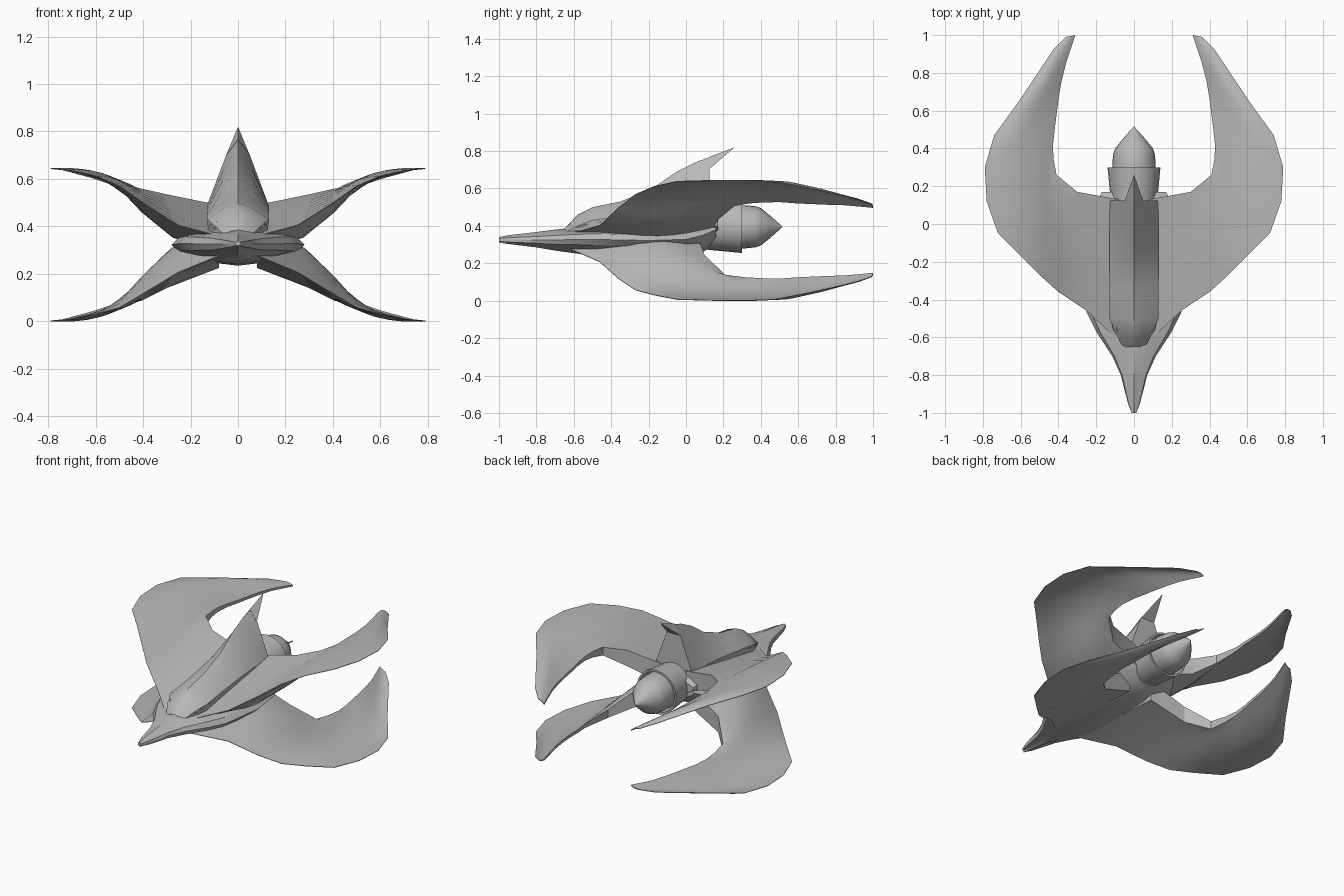
import bpy, bmesh, math
from mathutils import Vector

cube = bpy.data.objects.get("Cube")
if cube:
    bpy.data.objects.remove(cube, do_unlink=True)

GREY = (0.48, 0.48, 0.48, 1)
hull_grey = bpy.data.materials.new("hull_grey")
hull_grey.use_nodes = True
hull_grey.diffuse_color = GREY
hull_grey.node_tree.nodes["Principled BSDF"].inputs["Base Color"].default_value = GREY


def finish(name, bm, angle=30):
    bmesh.ops.remove_doubles(bm, verts=bm.verts, dist=0.0005)
    bmesh.ops.recalc_face_normals(bm, faces=bm.faces)
    mesh = bpy.data.meshes.new(name)
    bm.to_mesh(mesh)
    bm.free()
    mesh.materials.append(hull_grey)
    obj = bpy.data.objects.new(name, mesh)
    bpy.context.collection.objects.link(obj)
    bpy.ops.object.select_all(action="DESELECT")
    obj.select_set(True)
    bpy.context.view_layer.objects.active = obj
    bpy.ops.object.shade_smooth_by_angle(angle=math.radians(angle))
    return obj


def loft(name, rings, angle=30):
    """Skin a list of equal closed rings and cap both ends."""
    bm = bmesh.new()
    rows = [[bm.verts.new(p) for p in ring] for ring in rings]
    n = len(rows[0])
    for a, b in zip(rows, rows[1:]):
        for i in range(n):
            j = (i + 1) % n
            bm.faces.new((a[i], a[j], b[j], b[i]))
    bm.faces.new(rows[0])
    bm.faces.new(rows[-1])
    return finish(name, bm, angle)


def mirrored(half):
    """Close a right-hand half ring whose ends may lie on the centre line."""
    return half + [(-x, y, z) for x, y, z in reversed(half) if x > 0]


# Hull: flat sharp-rimmed body, (y, half width, top, bottom, rim height, rim bevel)
hull = [(-1, .012, .34, .31, .325, .008), (-.95, .032, .35, .303, .325, .012),
        (-.8, .07, .367, .285, .325, .018), (-.7, .115, .38, .268, .325, .024),
        (-.57, .2, .395, .25, .327, .028), (-.47, .25, .4, .24, .327, .03),
        (-.2, .28, .42, .234, .322, .03), (0, .26, .43, .234, .328, .026),
        (.09, .22, .44, .26, .35, .024), (.16, .17, .45, .3, .38, .02)]
loft("hull", [mirrored([(0, y, t), (w * .5, y, t - (t - r) * .3), (w * .9, y, r + e),
                        (w, y, r), (w * .9, y, r - e), (w * .35, y, b + .012), (0, y, b)])
              for y, w, t, b, r, e in hull], 30)

# Spine: faceted dorsal ridge, (y, ridge, inner x, inner z, half width, shoulder z)
spine = [(-.65, .385, .03, .38, .06, .365), (-.58, .46, .045, .445, .095, .40),
         (-.5, .5, .055, .48, .13, .43), (-.35, .53, .06, .5, .13, .45),
         (-.18, .6, .065, .55, .13, .47), (-.05, .69, .06, .6, .13, .48),
         (.05, .74, .055, .65, .13, .49), (.125, .767, .05, .7, .125, .5)]
loft("dorsal_spine", [mirrored([(0, y, r), (ax, y, az), (w, y, sz), (w * .95, y, sz - .07), (0, y, .34)])
                      for y, r, ax, az, w, sz in spine], 25)

# Pointed fin tip behind the spine
bm = bmesh.new()
tip, ridge, left, right = [bm.verts.new(p) for p in
                           ((0, .26, .82), (0, .12, .767), (.05, .12, .7), (-.05, .12, .7))]
for f in ((tip, ridge, left), (tip, right, ridge), (tip, left, right), (ridge, right, left)):
    bm.faces.new(f)
finish("fin_tip", bm, 25)

# Wings: outer edge and inner edge of each chord, inner-edge thickness, belly depth
chords = [((.08, -.62, .36), (.08, .13, .49), .12, .06),
          ((.25, -.46, .405), (.3, .17, .535), .1, .07),
          ((.4, -.36, .5), (.41, .26, .56), .05, .045),
          ((.5, -.27, .57), (.425, .34, .558), .035, .03),
          ((.6, -.17, .613), (.43, .41, .553), .025, .015),
          ((.72, -.05, .64), (.42, .5, .548), .018, .005),
          ((.78, .12, .645), (.41, .58, .54), .016, 0),
          ((.79, .3, .645), (.4, .66, .535), .015, 0),
          ((.74, .47, .64), (.385, .75, .53), .014, 0),
          ((.61, .65, .605), (.36, .85, .525), .012, 0),
          ((.43, .92, .545), (.33, .94, .515), .01, 0),
          ((.36, .99, .52), (.31, 1, .505), .006, 0)]
# The lower wings' roots droop more in front, and stop further forward behind:
# outer edge height, inner edge y and inner edge height
droop = [(.01, -.07, -.07), (.035, -.07, -.03), (.03, -.05, 0), (.02, -.02, 0), (.004, 0, 0)]
STEPS = 8
MIRROR_Z = .645


def wing(name, side, lower):
    rings = []
    for k, (outer, inner, thick, belly) in enumerate(chords):
        a, b = Vector(outer), Vector(inner)
        if lower and k < len(droop):
            front_z, back_y, back_z = droop[k]
            a.z += front_z
            b += Vector((0, back_y, back_z))
            belly += front_z * .6
        arch = .1 * abs(a.x - b.x)
        top, under = [], []
        for i in range(STEPS + 1):
            s = i / STEPS
            bulge = math.sin(math.pi * s)
            p = a.lerp(b, s)
            p.z += arch * bulge
            top.append(p)
            under.append(p - Vector((0, 0, .003 + thick * s + belly * bulge)))
        ring = top + under[::-1]
        rings.append([(side * p.x, p.y, MIRROR_Z - p.z if lower else p.z) for p in ring])
    loft(name, rings)


for side, label in ((1, "left"), (-1, "right")):
    wing("upper_wing_" + label, side, False)
    wing("lower_wing_" + label, side, True)

    # Small fairing where the wing meets the engine
    loft("engine_fairing_" + label,
         [[(side * x, y, z) for x, z in ((.1, .45 + h), (.1 + w, .42 + h), (.1 + w, .4), (.1, .36))]
          for y, w, h in ((.06, .1, .02), (.13, .09, .02), (.17, .07, 0))])

    # Slim strake beside the spine's front end
    loft("canopy_strake_" + label,
         [[(side * (x + dx), y, z + dz) for dx, dz in ((-w, 0), (0, h), (w, 0), (0, -.04))]
          for x, y, z, w, h in ((.05, -.64, .365, .005, .005), (.09, -.56, .4, .02, .02),
                                (.115, -.48, .42, .015, .02), (.12, -.35, .43, .005, .01))])

# Engine: nozzle ring and pointed exhaust bulb turned around the y axis
SEGMENTS = 24


def turned(name, profile, z=.395):
    loft(name, [[(r * math.cos(2 * math.pi * i / SEGMENTS), y, z + r * math.sin(2 * math.pi * i / SEGMENTS))
                 for i in range(SEGMENTS)] for y, r in profile])


turned("engine_nozzle", [(.06, .115), (.14, .125), (.3, .14), (.3, .128), (.24, .122)])
turned("engine_bulb", [(.2, .115), (.32, .115), (.37, .11), (.4, .1), (.45, .06), (.515, .002)])
